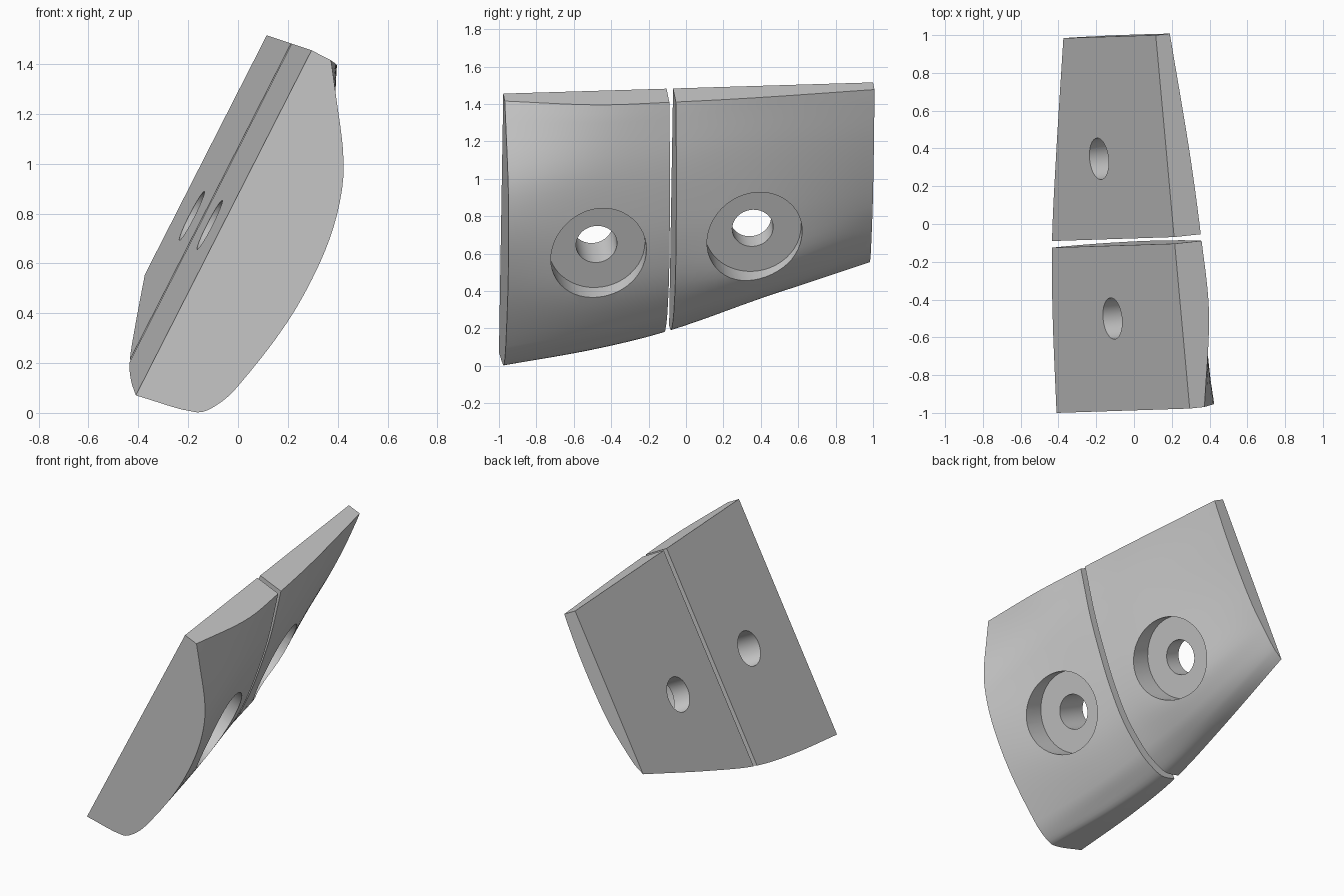
import bpy, bmesh
from mathutils import Vector, Matrix

if "Cube" in bpy.data.objects:
    bpy.data.objects.remove(bpy.data.objects["Cube"])

# Tilted frame of the blocks: U up the slope, V along the length, W out of the flat back
U = Vector((0.4537, 0.0148, 0.891)).normalized()
V = Vector((-0.0906, 0.9955, 0.0302)).normalized()
W = V.cross(U) * -1 if V.cross(U).x < 0 else V.cross(U)
ORIGIN = Vector((0.295, -0.977, 1.455))

# Cross-sections of the curved face as (u, w), top to bottom, at stations along V
STATIONS = [0, 0.49, 0.89, 1.34, 1.986]
SECTIONS = [
    [(0, .088), (-.095, .155), (-.346, .323), (-.536, .391), (-.75, .419),
     (-1.02, .41), (-1.34, .349), (-1.44, .309), (-1.503, .251), (-1.554, 0)],
    [(0, .165), (-.09, .2), (-.32, .277), (-.54, .32), (-.78, .347),
     (-1.04, .348), (-1.3, .285), (-1.39, .235), (-1.465, .17), (-1.5, 0)],
    [(0, .16), (-.09, .183), (-.31, .236), (-.54, .272), (-.78, .295),
     (-1.02, .29), (-1.23, .235), (-1.32, .185), (-1.4, .11), (-1.43, 0)],
    [(0, .138), (-.08, .15), (-.28, .182), (-.53, .212), (-.77, .235),
     (-.99, .238), (-1.14, .18), (-1.215, .125), (-1.26, .07), (-1.295, 0)],
    [(0, .084), (-.08, .09), (-.28, .1), (-.5, .1), (-.7, .09),
     (-.83, .07), (-.93, .05), (-1.0, .034), (-1.04, .018), (-1.078, 0)],
]


def place(u, v, w):
    return ORIGIN + U * u + V * v + W * w


def spline(knots, pts, t):
    """Smooth curve through pts at the given knots."""
    n = len(knots)
    i = max(k for k in range(n - 1) if k == 0 or knots[k] <= t)

    def slope(k):
        a, b = max(k - 1, 0), min(k + 1, n - 1)
        return (pts[b] - pts[a]) / (knots[b] - knots[a])

    h = knots[i + 1] - knots[i]
    s = (t - knots[i]) / h
    return (pts[i] * (2*s**3 - 3*s**2 + 1) + slope(i) * h * (s**3 - 2*s**2 + s)
            + pts[i + 1] * (3*s**2 - 2*s**3) + slope(i + 1) * h * (s**3 - s**2))


def section(v, steps=4):
    pts = [spline(STATIONS, [Vector(s[k]) for s in SECTIONS], v)
           for k in range(len(SECTIONS[0]))]
    knots = [0.0]
    for a, b in zip(pts, pts[1:]):
        knots.append(knots[-1] + (b - a).length)
    out = []
    for i in range(len(pts) - 1):
        for j in range(steps):
            out.append(spline(knots, pts, knots[i] + (knots[i + 1] - knots[i]) * j / steps))
    out.append(pts[-1])
    return [Vector((0, 0))] + out          # back top corner first


def new_object(name, bm):
    bmesh.ops.recalc_face_normals(bm, faces=bm.faces)
    mesh = bpy.data.meshes.new(name)
    bm.to_mesh(mesh)
    bm.free()
    obj = bpy.data.objects.new(name, mesh)
    bpy.context.collection.objects.link(obj)
    return obj


def block(name, v0, v1, columns=20):
    bm = bmesh.new()
    rings = []
    for c in range(columns + 1):
        v = v0 + (v1 - v0) * c / columns
        rings.append([bm.verts.new(place(p.x, v, p.y)) for p in section(v)])
    n = len(rings[0])
    for a, b in zip(rings, rings[1:]):
        for k in range(n):
            m = (k + 1) % n
            bm.faces.new((a[k], a[m], b[m], b[k]))
    bm.faces.new(rings[0])
    bm.faces.new(rings[-1])
    return new_object(name, bm)


def cutter(name, u, v, w0, w1, radius):
    bm = bmesh.new()
    rot = Matrix((U, V, W)).transposed().to_4x4()
    bmesh.ops.create_cone(bm, cap_ends=True, segments=48, radius1=radius, radius2=radius,
                          depth=w1 - w0,
                          matrix=Matrix.Translation(place(u, v, (w0 + w1) / 2)) @ rot)
    obj = new_object(name, bm)
    obj.hide_render = True
    return obj


def drill(obj, u, v, floor):
    """Counterbored bolt hole, applied."""
    tools = [cutter("bore_cutter", u, v, floor, 1, 0.26),
             cutter("hole_cutter", u, v, -0.5, 1.1, 0.11)]
    for tool in tools:
        mod = obj.modifiers.new("cut", 'BOOLEAN')
        mod.operation, mod.solver, mod.object = 'DIFFERENCE', 'EXACT', tool
    deps = bpy.context.evaluated_depsgraph_get()
    mesh = bpy.data.meshes.new_from_object(obj.evaluated_get(deps))
    obj.modifiers.clear()
    obj.data = mesh
    for tool in tools:
        bpy.data.objects.remove(tool)


# Two blocks separated by a thin gap
for name, v0, v1, u, v, floor in [("thick_block", 0, 0.877, -0.803, 0.491, 0.23),
                                  ("thin_block", 0.912, 1.986, -0.791, 1.34, 0.12)]:
    obj = block(name, v0, v1)
    drill(obj, u, v, floor)
    bpy.ops.object.select_all(action='DESELECT')
    obj.select_set(True)
    bpy.context.view_layer.objects.active = obj
    bpy.ops.object.shade_smooth_by_angle(angle=0.6)
